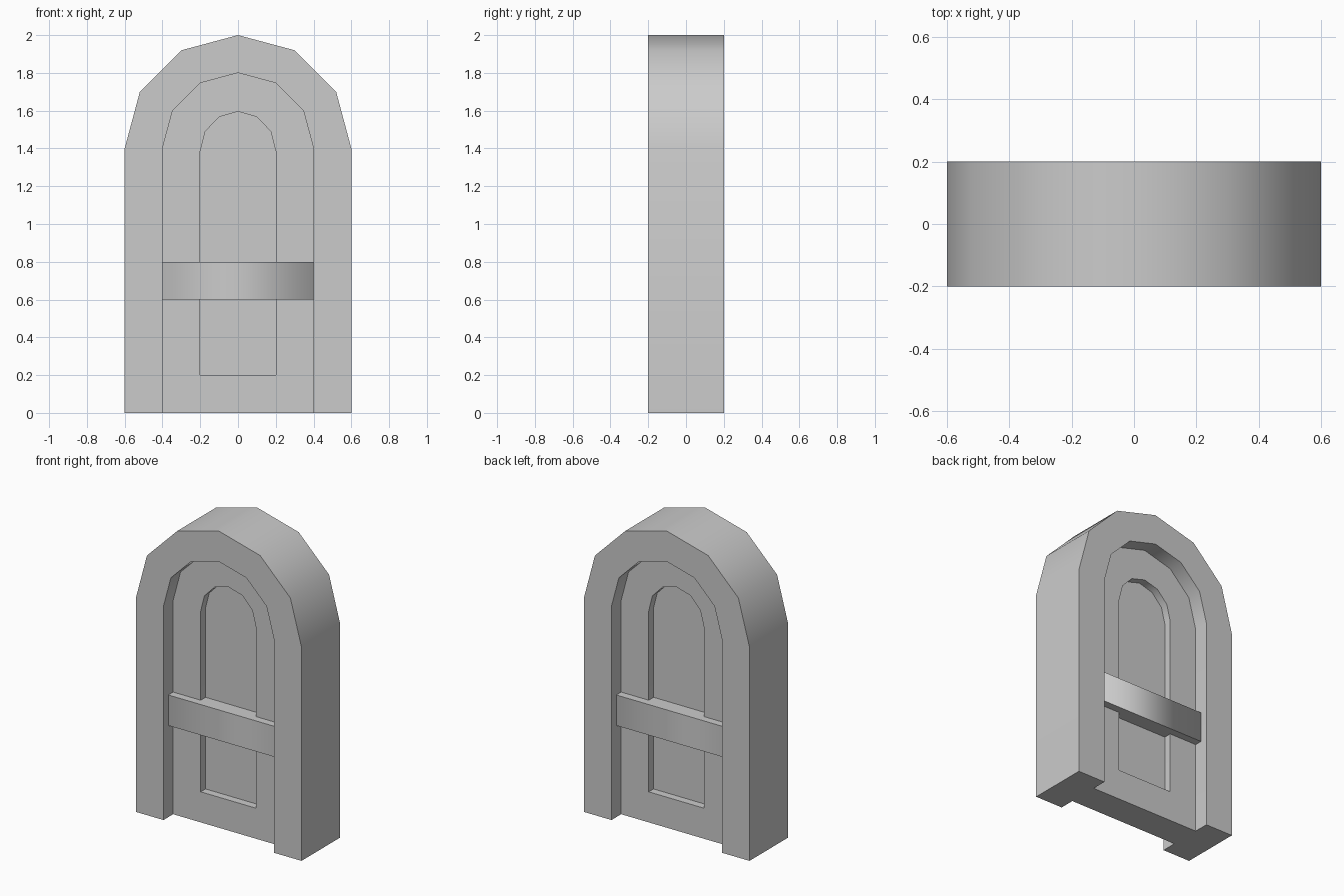
import bpy, bmesh
from math import sin, cos, pi, radians

if "Cube" in bpy.data.objects:
    bpy.data.objects.remove(bpy.data.objects["Cube"])


def arch(half_width, spring, rise, base):
    """Arch outline from bottom right, over the top, to bottom left."""
    curve = [(half_width * cos(i * pi / 6), spring + rise * sin(i * pi / 6))
             for i in range(7)]
    return [(half_width, base)] + curve + [(-half_width, base)]


def add_object(name, bm):
    mesh = bpy.data.meshes.new(name)
    bm.to_mesh(mesh)
    bm.free()
    obj = bpy.data.objects.new(name, mesh)
    bpy.context.collection.objects.link(obj)
    return obj


def slab(name, outer, depth, inner=None, closed=False):
    """Extrude an outline, or the band between two outlines, centred on y = 0."""
    bm = bmesh.new()
    ring = [bm.verts.new((x, -depth / 2, z)) for x, z in outer]
    if inner is None:
        bm.faces.new(ring)
    else:
        hole = [bm.verts.new((x, -depth / 2, z)) for x, z in inner]
        n = len(ring)
        for i in range(n if closed else n - 1):
            j = (i + 1) % n
            bm.faces.new((ring[i], ring[j], hole[j], hole[i]))
    new = bmesh.ops.extrude_face_region(bm, geom=bm.faces[:], use_keep_orig=True)["geom"]
    moved = [g for g in new if isinstance(g, bmesh.types.BMVert)]
    bmesh.ops.translate(bm, verts=moved, vec=(0, depth, 0))
    bmesh.ops.recalc_face_normals(bm, faces=bm.faces[:])
    obj = add_object(name, bm)
    bpy.ops.object.select_all(action='DESELECT')
    obj.select_set(True)
    bpy.context.view_layer.objects.active = obj
    bpy.ops.object.shade_smooth_by_angle(angle=radians(40))
    return obj


frame_outline = arch(0.6, 1.4, 0.6, 0.0)
door_outline = arch(0.4, 1.4, 0.4, 0.0)
panel_outline = arch(0.2, 1.385, 0.21, 0.2)

# Thick arched surround, door leaf with an opening, thin recessed panel
slab("door_frame", frame_outline, 0.4, door_outline)
slab("door_leaf", door_outline, 0.2, panel_outline, closed=True)
slab("door_panel", panel_outline, 0.1)

# Cross bar through the door, proud of both faces, softly shaded around its sides
bm = bmesh.new()
bmesh.ops.create_cube(bm, size=1)
bmesh.ops.scale(bm, verts=bm.verts, vec=(0.8, 0.3, 0.2))
bm.normal_update()
for face in bm.faces:
    face.smooth = abs(face.normal.z) < 0.5
bar = add_object("cross_bar", bm)
bar.location = (0, 0, 0.7)
